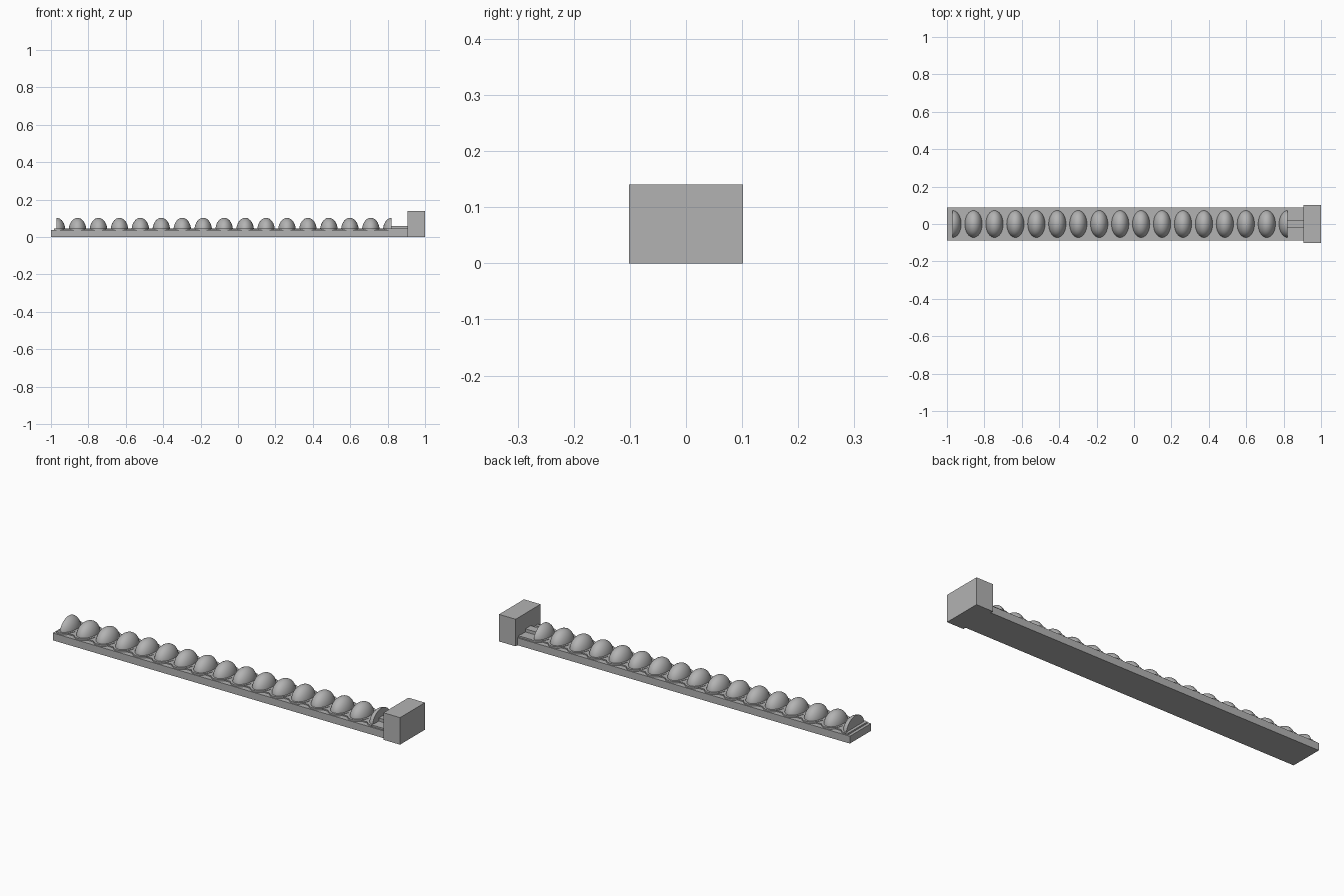
import bpy, bmesh, math

if "Cube" in bpy.data.objects:
    bpy.data.objects.remove(bpy.data.objects["Cube"])

grey = bpy.data.materials.new("grey")
grey.diffuse_color = (0.45, 0.45, 0.45, 1)
grey.use_nodes = True
grey.node_tree.nodes["Principled BSDF"].inputs["Base Color"].default_value = grey.diffuse_color


def finish(name, bm, smooth=False):
    me = bpy.data.meshes.new(name)
    bmesh.ops.recalc_face_normals(bm, faces=bm.faces[:])
    bm.to_mesh(me)
    bm.free()
    me.materials.append(grey)
    ob = bpy.data.objects.new(name, me)
    bpy.context.collection.objects.link(ob)
    if smooth:
        bpy.context.view_layer.objects.active = ob
        ob.select_set(True)
        bpy.ops.object.shade_smooth_by_angle(angle=math.radians(35))
        ob.select_set(False)
    return ob


def box(name, x0, x1, y0, y1, z0, z1):
    bm = bmesh.new()
    bmesh.ops.create_cube(bm, size=1)
    for v in bm.verts:
        v.co = ((x0 + x1) / 2 + v.co.x * (x1 - x0),
                (y0 + y1) / 2 + v.co.y * (y1 - y0),
                (z0 + z1) / 2 + v.co.z * (z1 - z0))
    return finish(name, bm)


def slice_off(bm, co, no):
    # Remove everything on the normal side and cap the cut
    r = bmesh.ops.bisect_plane(bm, geom=bm.verts[:] + bm.edges[:] + bm.faces[:],
                               plane_co=co, plane_no=no, clear_outer=True)
    edges = [e for e in r["geom_cut"] if isinstance(e, bmesh.types.BMEdge)]
    bmesh.ops.contextual_create(bm, geom=edges)


def dome(name, x, half=0):
    bm = bmesh.new()
    bmesh.ops.create_uvsphere(bm, u_segments=32, v_segments=20, radius=1)
    for v in bm.verts:
        v.co = (x + v.co.x * 0.047, v.co.y * 0.073, 0.036 + v.co.z * 0.067)
    slice_off(bm, (x, 0, 0.03), (0, 0, -1))
    if half:
        slice_off(bm, (x, 0, 0), (-half, 0, 0))
    finish(name, bm, True)


def collar(name, x, half=0):
    # Thin raised flange around the foot of a dome
    bm = bmesh.new()
    bmesh.ops.create_cone(bm, cap_ends=True, segments=40, radius1=1, radius2=1, depth=0.02)
    for v in bm.verts:
        v.co = (x + v.co.x * 0.058, v.co.y * 0.083, 0.036 + v.co.z)
    if half:
        slice_off(bm, (x, 0, 0), (-half, 0, 0))
    finish(name, bm, True)


# Base plate and end block
box("base_plate", -1, 0.91, -0.087, 0.087, 0, 0.038)
box("end_block", 0.905, 1, -0.102, 0.102, 0, 0.14)

# Row of domes, with half domes closing both ends
pitch, first = 0.112, -0.858
for i in range(-1, 16):
    half = 1 if i == -1 else -1 if i == 15 else 0
    x = first + pitch * i
    dome("dome", x, half)
    collar("dome_collar", x, half)

# Raised strip linking the collars
box("link_strip", -0.985, 0.905, -0.06, 0.06, 0.03, 0.044)
box("end_lip", -0.985, -0.968, -0.078, 0.078, 0.03, 0.046)

# Rails between the last half dome and the block
box("centre_rail", 0.82, 0.906, -0.022, 0.022, 0.03, 0.06)
for s in (-1, 1):
    box("side_rail", 0.82, 0.906, s * 0.07 - 0.009, s * 0.07 + 0.009, 0.03, 0.046)
